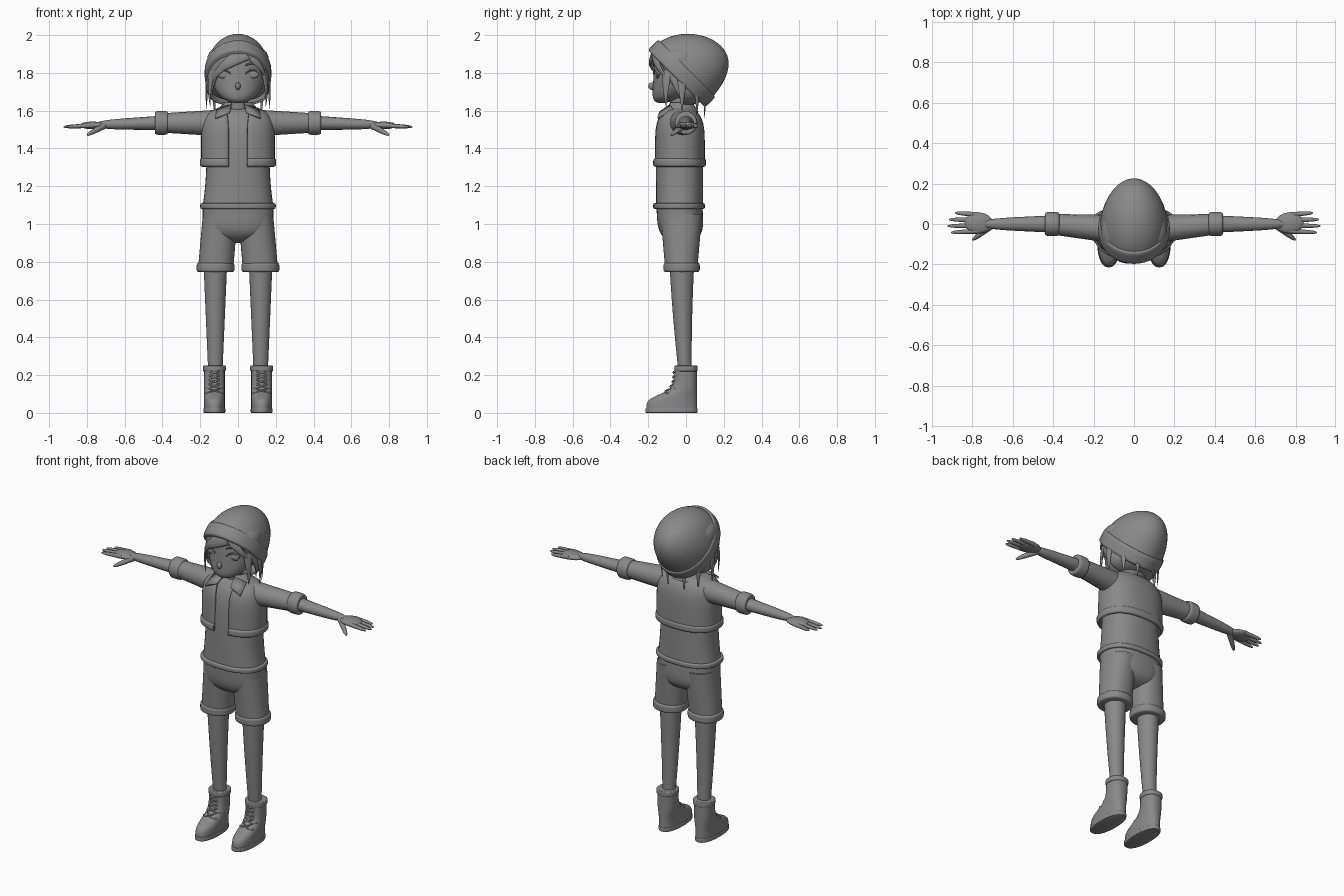
import bpy, bmesh, math
from math import sin, cos, pi
from mathutils import Vector

cube = bpy.data.objects.get("Cube")
if cube:
    bpy.data.objects.remove(cube)

clay = bpy.data.materials.new("clay_grey")
clay.use_nodes = True
grey = (0.25, 0.25, 0.25, 1)
clay.diffuse_color = grey
clay.node_tree.nodes["Principled BSDF"].inputs["Base Color"].default_value = grey

X, Y, Z = Vector((1, 0, 0)), Vector((0, 1, 0)), Vector((0, 0, 1))
UPWARD = (X, Y, Z)
SIDEWAYS = (Y, Z, X)
parts = []


def lerp(start, end, t):
    return start + (end - start) * t


def dome(t, power):
    """Falls from one to nearly zero; a higher power keeps it full for longer."""
    return math.sqrt(max(1 - abs(t) ** power, 0.0001))


def finish(name, bm, mirror=False, shell=0):
    bmesh.ops.recalc_face_normals(bm, faces=bm.faces)
    mesh = bpy.data.meshes.new(name)
    bm.to_mesh(mesh)
    bm.free()
    mesh.materials.append(clay)
    obj = bpy.data.objects.new(name, mesh)
    bpy.context.collection.objects.link(obj)
    if shell:
        solid = obj.modifiers.new("thickness", "SOLIDIFY")
        solid.thickness, solid.offset = shell, 0
    if mirror:
        obj.modifiers.new("mirror", "MIRROR")
    parts.append(obj)


def loft(name, start, end, section, frame=UPWARD, sides=40, steps=24,
         square=2, gap=None, turn=0, mirror=False, shell=0):
    """Skin oval sections (centre u, centre v, radius u, radius v) given by a rule."""
    u, v, w = frame
    bm = bmesh.new()
    loops = []
    for step in range(steps + 1):
        t = sin(pi / 2 * step / steps)
        cu, cv, ru, rv = section(t)
        opening = gap(t) if gap else 0
        span = (2 * pi - 2 * opening) / (sides - 1 if gap else sides)
        loop = []
        for i in range(sides):
            angle = turn + opening + span * i
            s, c = (math.copysign(abs(k) ** (2 / square), k) for k in (sin(angle), -cos(angle)))
            loop.append(bm.verts.new(u * (cu + ru * s) + v * (cv + rv * c) + w * lerp(start, end, t)))
        loops.append(loop)
    for low, high in zip(loops, loops[1:]):
        for i in range(sides - 1 if gap else sides):
            j = (i + 1) % sides
            bm.faces.new((low[i], low[j], high[j], high[i]))
    if not gap:
        bm.faces.new(loops[0])
        bm.faces.new(loops[-1])
    finish(name, bm, mirror, shell)


def band(name, middle, half, cu, cv, ru, rv, puff=0.01, **options):
    """Rolled cuff or hem."""
    def section(t):
        swell = puff * dome(2 * t - 1, 4)
        return cu, cv, ru + swell, rv + swell
    loft(name, middle - half, middle + half, section, **options)


def limb(name, a, b, thick, thin, flat=1, out=Z, bow=0, round_end=8, mirror=False):
    """Tapered rod from a to b, flattened and bowed along the out direction."""
    a, b = Vector(a), Vector(b)
    w = (b - a).normalized()
    u = w.cross(out).normalized()
    v = u.cross(w)

    def section(t):
        r = lerp(thick, thin, t) * dome(t, round_end)
        return a.dot(u), a.dot(v) + bow * sin(pi * t), r, r * flat
    loft(name, a.dot(w), b.dot(w), section, (u, v, w), sides=16, steps=12, mirror=mirror)


def ball(name, centre, size, mirror=False):
    bm = bmesh.new()
    bmesh.ops.create_uvsphere(bm, u_segments=24, v_segments=12, radius=1)
    bmesh.ops.scale(bm, vec=size, verts=bm.verts)
    bmesh.ops.translate(bm, vec=centre, verts=bm.verts)
    finish(name, bm, mirror)


# Head and face
def head_section(t):
    full = dome(t, 4) * dome(1 - t, 8)
    return 0, -0.04 - 0.09 * t ** 4, 0.15 * full, 0.13 * full


loft("head", 1.95, 1.64, head_section)
limb("neck", (0, -0.03, 1.55), (0, -0.04, 1.75), 0.05, 0.05, out=Y)
ball("nose", (0, -0.18, 1.73), (0.014, 0.02, 0.02))
ball("lips", (0, -0.165, 1.695), (0.03, 0.01, 0.004))
ball("lower_lip", (0, -0.155, 1.68), (0.02, 0.01, 0.005))
ball("eyes", (0.075, -0.15, 1.79), (0.035, 0.01, 0.02), mirror=True)
ball("ears", (0.15, -0.03, 1.77), (0.015, 0.03, 0.04), mirror=True)
for name, height, arch in (("eyelids", 1.795, 0.022), ("eyebrows", 1.84, 0.01)):
    loft(name, 0.04, 0.11, lambda t: (lerp(-0.17, -0.14, t * t), height + arch * sin(pi * t), 0.005, 0.005),
         SIDEWAYS, sides=10, steps=10, mirror=True)


# Hair: parted shell with pointed locks
def around_head(angle, z, grow):
    return Vector(((0.15 + grow) * sin(angle), -0.04 - (0.13 + grow) * cos(angle), z))


def lock(name, root, root_z, tip, tip_z, width, mirror=False):
    middle = (root + tip) / 2
    limb(name, around_head(root, root_z, 0), around_head(tip, tip_z, 0.015), width, width / 4,
         flat=0.4, out=Vector((sin(middle), -cos(middle), 0)),
         bow=0.01 + 0.15 * (1 - cos(tip - middle)), round_end=3, mirror=mirror)


def hair_section(t):
    full = dome(2 * t - 1, 6)
    return 0, -0.035, 0.16 * full, 0.145 * full


loft("hair_shell", 1.95, 1.63, hair_section, gap=lambda t: 1.5 * t ** 0.7, turn=0.2, shell=0.01)
for name, angle in (("front", 1.1), ("side", 1.7), ("rear", 2.3), ("nape", 2.8)):
    lock(name + "_locks", angle, 1.82, angle, 1.66 - angle * 0.035, 0.03, mirror=True)
lock("long_fringe", 0.3, 1.91, -1.1, 1.77, 0.045)
lock("middle_fringe", 0.1, 1.91, -1.3, 1.72, 0.035)
lock("short_fringe", 0.3, 1.91, 1.2, 1.76, 0.03)

# Slanted knitted hat: half an ellipsoid leaning back, with a rolled brim
lean = Vector((0, 1, 1)).normalized()
hat_frame = (X, Vector((0, 1, -1)).normalized(), lean)
hat_centre = Vector((0, -0.03, 1.79))
base, middle = hat_centre.dot(lean), hat_centre.dot(hat_frame[1])
loft("hat_crown", base, base + 0.26,
     lambda t: (0, middle + 0.045 * t * t, 0.17 * dome(t, 2), 0.205 * dome(t, 2)), hat_frame)
band("hat_brim", base + 0.01, 0.04, 0, middle, 0.167, 0.205, frame=hat_frame)

# Shirt
loft("shirt", 1.08, 1.62,
     lambda t: (0, -0.035, (0.165 + 0.025 * (1 - t) ** 4) * dome(t, 8), 0.125 * dome(t, 6)), square=2.4)
band("shirt_hem", 1.095, 0.015, 0, -0.037, 0.19, 0.127, square=2.4)

# Open jacket with hem, sleeves and collar
loft("jacket", 1.31, 1.62, lambda t: (0, -0.033, 0.188 * dome(t, 8), 0.126 * dome(t, 6)),
     square=2.4, gap=lambda t: 0.2 + 0.3 * t ** 8, shell=0.014)
band("jacket_hem", 1.325, 0.018, 0, -0.035, 0.187, 0.126, square=2.4, gap=lambda t: 0.2, shell=0.01)
limb("sleeves", (0.1, -0.025, 1.535), (0.42, 0, 1.535), 0.07, 0.05, round_end=30, mirror=True)
band("sleeve_cuffs", 0.405, 0.035, 0, 1.535, 0.05, 0.053, frame=SIDEWAYS, mirror=True)
loft("collar", 1.59, 1.64, lambda t: (0, -0.028, lerp(0.115, 0.07, t), lerp(0.09, 0.06, t)),
     gap=lambda t: 0.5, shell=0.01)
flap = bmesh.new()
corners = ((0.035, -0.085, 1.63), (0.045, -0.14, 1.59), (0.12, -0.15, 1.56), (0.11, -0.07, 1.61))
flap.faces.new([flap.verts.new(corner) for corner in corners])
finish("collar_points", flap, mirror=True, shell=0.01)

# Arms and hands
limb("forearms", (0.4, 0, 1.535), (0.76, 0, 1.525), 0.043, 0.025, flat=0.9, mirror=True)
ball("palms", (0.77, 0.005, 1.522), (0.07, 0.052, 0.02), mirror=True)
for i, finger in enumerate(("index", "middle", "ring", "little")):
    y = (i - 1.3) * 0.027
    tip = 0.925 - 0.012 * (i - 1.2) ** 2
    limb(finger + "_fingers", (0.77, y, 1.522), (tip, y * 1.2, 1.514), 0.013, 0.009, mirror=True)
limb("thumbs", (0.71, -0.01, 1.52), (0.8, -0.08, 1.47), 0.018, 0.01, mirror=True)

# Shorts
loft("shorts_seat", 1.1, 0.9, lambda t: (0, -0.035 + 0.01 * t, 0.187 * dome(t, 5), 0.122 * dome(t, 5)),
     square=2.4)
loft("shorts_legs", 0.76, 1.05, lambda t: (lerp(0.119, 0.093, t), -0.025, 0.093, lerp(0.085, 0.11, t)),
     square=2.2, mirror=True)
band("shorts_cuffs", 0.77, 0.024, 0.119, -0.023, 0.09, 0.086, square=2.2, mirror=True)

# Legs, with the calf drifting back
loft("legs", 0.8, 0.2, lambda t: (0.12, -0.022 + 0.018 * t * t, lerp(0.063, 0.037, t), lerp(0.066, 0.034, t)),
     mirror=True)


# Laced boots
def boot_front(z):
    return -0.06 - 0.15 / (1 + (z / 0.1) ** 6)


def boot_section(t):
    front, back = boot_front(0.24 * t), 0.058
    return 0.125, (front + back) / 2, 0.055, (back - front) / 2


loft("boots", 0, 0.24, boot_section, square=2.3, mirror=True)
band("boot_soles", 0.012, 0.012, 0.125, -0.077, 0.054, 0.134, 0.004, square=2.3, mirror=True)
band("boot_tops", 0.235, 0.015, 0.125, 0, 0.056, 0.057, 0.005, square=2.3, mirror=True)
for row in range(5):
    low = 0.105 + row * 0.024
    for slope in (-1, 1):
        def lace_section(t):
            across = 2 * t - 1
            z = low + 0.013 * (1 + slope * across)
            return boot_front(z) - 0.005 + 0.03 * across ** 2, z, 0.005, 0.005
        loft("boot_lace", 0.083, 0.167, lace_section, SIDEWAYS, sides=8, steps=8, mirror=True)
        ball("lace_eyelets", (0.125 + slope * 0.042, boot_front(low) + 0.028, low), [0.006] * 3, mirror=True)

bpy.ops.object.select_all(action="DESELECT")
for obj in parts:
    obj.select_set(True)
bpy.context.view_layer.objects.active = parts[0]
bpy.ops.object.shade_smooth_by_angle(angle=math.radians(45))
